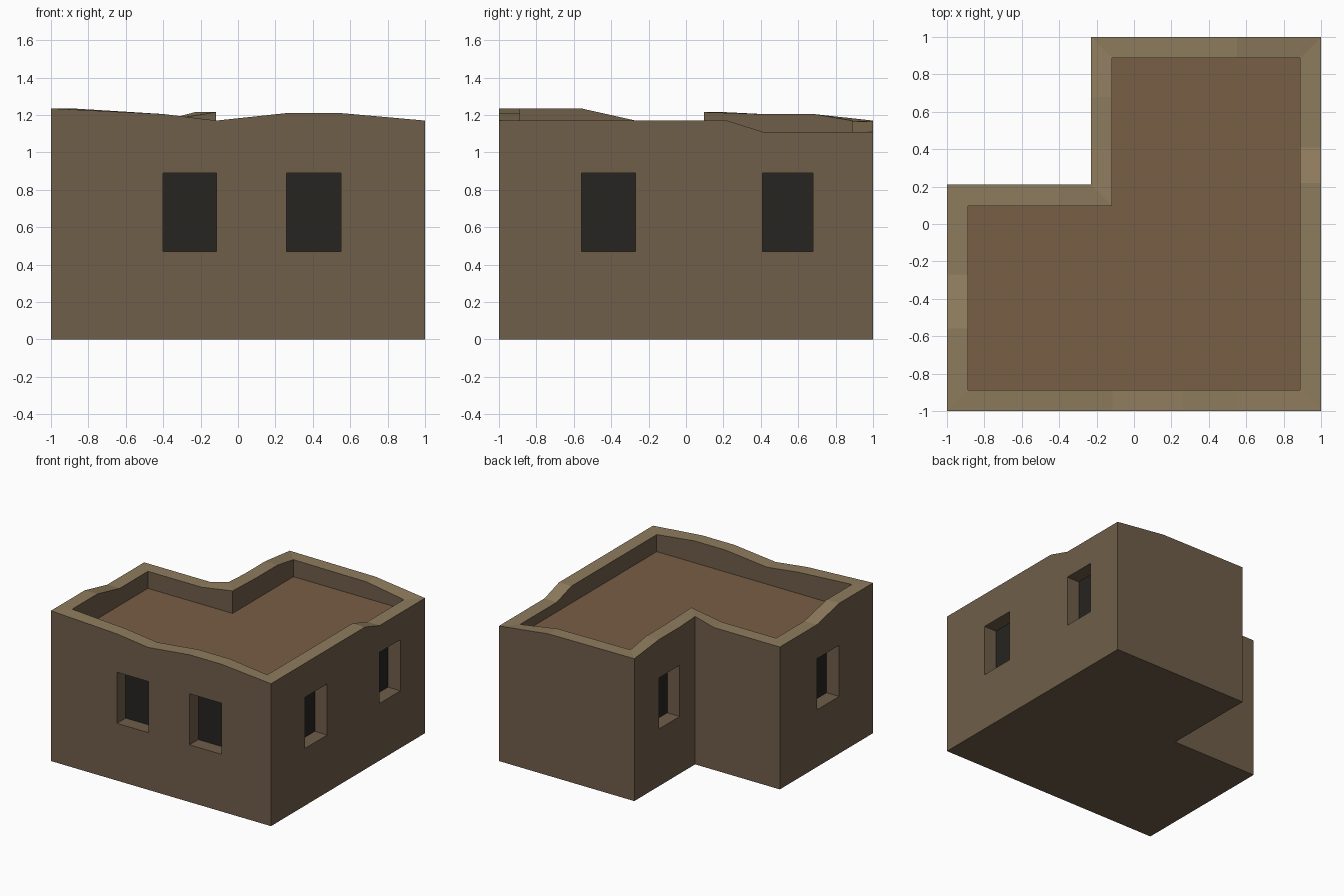
import bpy, bmesh
from mathutils import Vector

if "Cube" in bpy.data.objects:
    bpy.data.objects.remove(bpy.data.objects["Cube"])

WALL_T = 0.113            # wall thickness and window recess depth
ROOF_Z = 1.03
SILL, HEAD = 0.47, 0.89

# Outline, counter-clockwise: x, y, parapet height, window in the next segment
OUTLINE = [
    (-1, -1, 1.235, 0), (-.40, -1, 1.205, 1), (-.115, -1, 1.17, 0),
    (.26, -1, 1.21, 1), (.55, -1, 1.21, 0),
    (1, -1, 1.17, 0), (1, -.56, 1.17, 1), (1, -.27, 1.17, 0),
    (1, .22, 1.17, 0), (1, .41, 1.11, 1), (1, .68, 1.11, 0),
    (1, 1, 1.11, 0), (.55, 1, 1.165, 0),
    (-.23, 1, 1.17, 0), (-.23, .68, 1.205, 1), (-.23, .41, 1.205, 0),
    (-.23, .21, 1.215, 0), (-.40, .21, 1.17, 0),
    (-1, .21, 1.17, 0), (-1, -.27, 1.17, 1), (-1, -.56, 1.235, 0),
]


def material(name, rgb):
    m = bpy.data.materials.new(name)
    m.diffuse_color = (*rgb, 1)
    m.use_nodes = True
    m.node_tree.nodes["Principled BSDF"].inputs["Base Color"].default_value = m.diffuse_color
    return m


def build(name, faces, mat):
    bm = bmesh.new()
    for f in faces:
        bm.faces.new([bm.verts.new(p) for p in f])
    bmesh.ops.remove_doubles(bm, verts=bm.verts, dist=1e-4)
    me = bpy.data.meshes.new(name)
    bm.to_mesh(me)
    bm.free()
    me.materials.append(mat)
    bpy.context.collection.objects.link(bpy.data.objects.new(name, me))


def at(p, z):
    return Vector((p.x, p.y, z))


def band(a, b, za0, zb0, za1, zb1):
    return [at(a, za0), at(b, zb0), at(b, zb1), at(a, za1)]


n = len(OUTLINE)
outer = [Vector(p[:3]) for p in OUTLINE]
normals = []
for i in range(n):
    d = outer[(i + 1) % n] - outer[i]
    normals.append(Vector((d.y, -d.x, 0)).normalized())
# Mitred inner line of the parapet
inner = [outer[i] - (normals[i - 1] + normals[i]) * WALL_T
         / (1 + normals[i - 1].dot(normals[i])) for i in range(n)]

walls, rim, lining, panes = [], [], [], []
for i in range(n):
    j = (i + 1) % n
    a, b, c, d = outer[i], outer[j], inner[i], inner[j]
    rim.append([a, b, d, c])
    lining.append(band(d, c, ROOF_Z, ROOF_Z, d.z, c.z))
    if not OUTLINE[i][3]:
        walls.append(band(a, b, 0, 0, a.z, b.z))
        continue
    # Window: wall below and above, then four reveals and a dark back
    walls.append(band(a, b, 0, 0, SILL, SILL))
    walls.append(band(a, b, HEAD, HEAD, a.z, b.z))
    ra, rb = a - normals[i] * WALL_T, b - normals[i] * WALL_T
    front = band(a, b, SILL, SILL, HEAD, HEAD)
    back = band(ra, rb, SILL, SILL, HEAD, HEAD)
    for k in range(4):
        m = (k + 1) % 4
        walls.append([front[k], front[m], back[m], back[k]])
    panes.append(back)

earth = material("earth_wall", (0.16, 0.112, 0.067))
build("outer_walls", walls, earth)
build("parapet_lining", lining, earth)
build("parapet_top", rim, material("parapet_clay", (0.27, 0.20, 0.11)))
build("roof_floor", [[at(p, ROOF_Z) for p in inner]],
      material("roof_clay", (0.188, 0.112, 0.058)))
build("base", [[at(p, 0) for p in reversed(outer)]], earth)
build("window_panes", panes, material("dark_opening", (0.02, 0.018, 0.015)))
